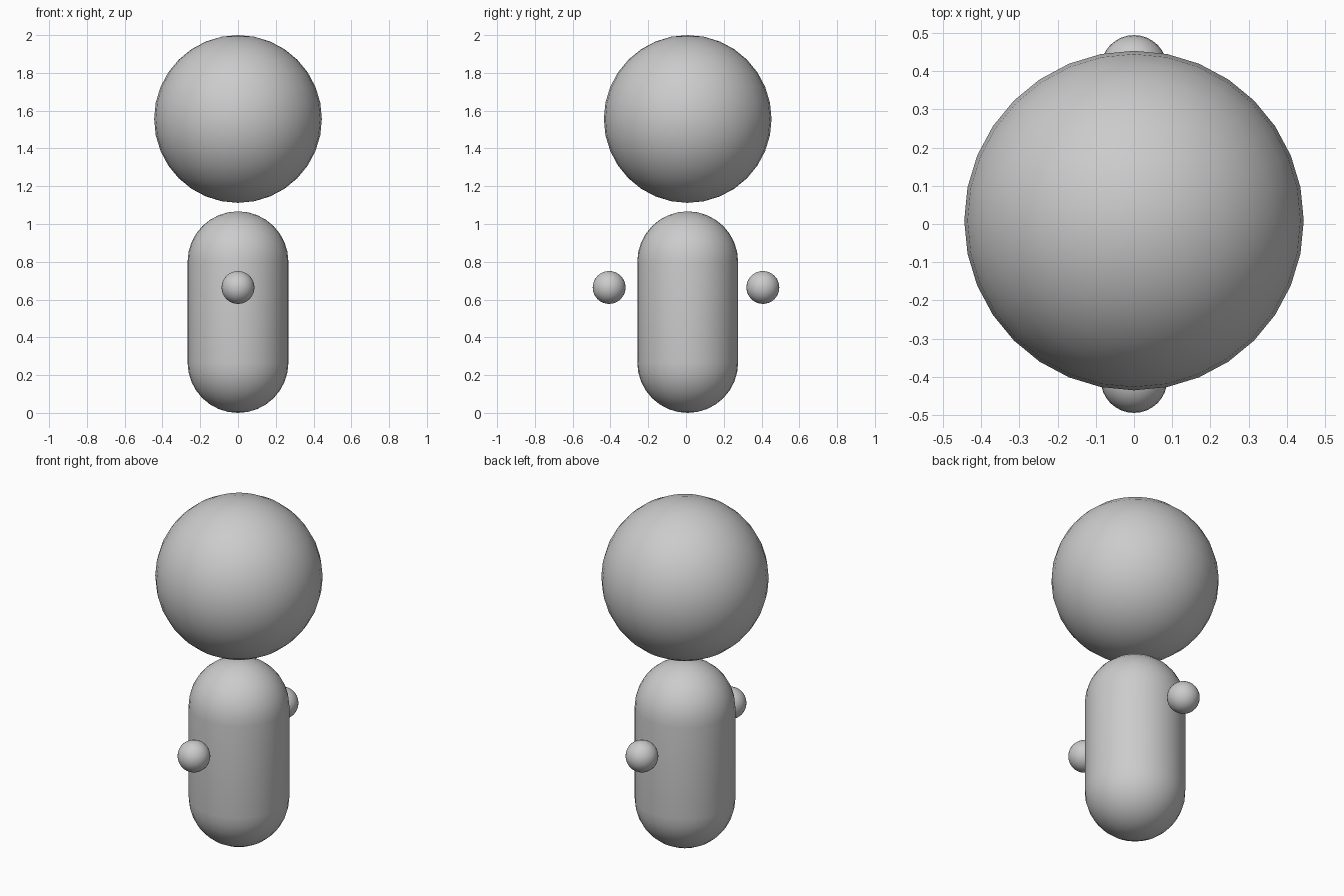
import bpy, bmesh
from math import sin, cos, pi

if "Cube" in bpy.data.objects:
    bpy.data.objects.remove(bpy.data.objects["Cube"])

OFF_Y = 0.009  # head and body sit slightly behind centre


def ball(name, r, loc):
    bpy.ops.mesh.primitive_uv_sphere_add(segments=32, ring_count=16, radius=r, location=loc)
    ob = bpy.context.object
    ob.name = name
    bpy.ops.object.shade_smooth()
    return ob


# head
ball("head", 0.444, (0, OFF_Y, 1.556))

# floating hands on both sides
for side, name in ((-1, "front_hand"), (1, "back_hand")):
    ball(name, 0.087, (0, side * 0.407, 0.664))

# capsule body: sphere whose upper half is lifted off a bridged equator
R, H = 0.267, 1.067
profile = [(R * sin(i * pi / 16), R - R * cos(i * pi / 16)) for i in range(1, 9)]
profile += [(r, H - z) for r, z in reversed(profile)]
bm = bmesh.new()
N = 32
rings = [[bm.verts.new((r * cos(2 * pi * k / N), r * sin(2 * pi * k / N), z)) for k in range(N)]
         for r, z in profile]
for a, b in zip(rings, rings[1:]):
    for k in range(N):
        j = (k + 1) % N
        bm.faces.new((a[k], a[j], b[j], b[k]))
for ring, z in ((rings[0], 0), (rings[-1], H)):
    pole = bm.verts.new((0, 0, z))
    for k in range(N):
        bm.faces.new((pole, ring[k], ring[(k + 1) % N]))
bmesh.ops.recalc_face_normals(bm, faces=bm.faces)
for f in bm.faces:
    f.smooth = True
mesh = bpy.data.meshes.new("body")
bm.to_mesh(mesh)
bm.free()
body = bpy.data.objects.new("body", mesh)
body.location.y = OFF_Y
bpy.context.collection.objects.link(body)
